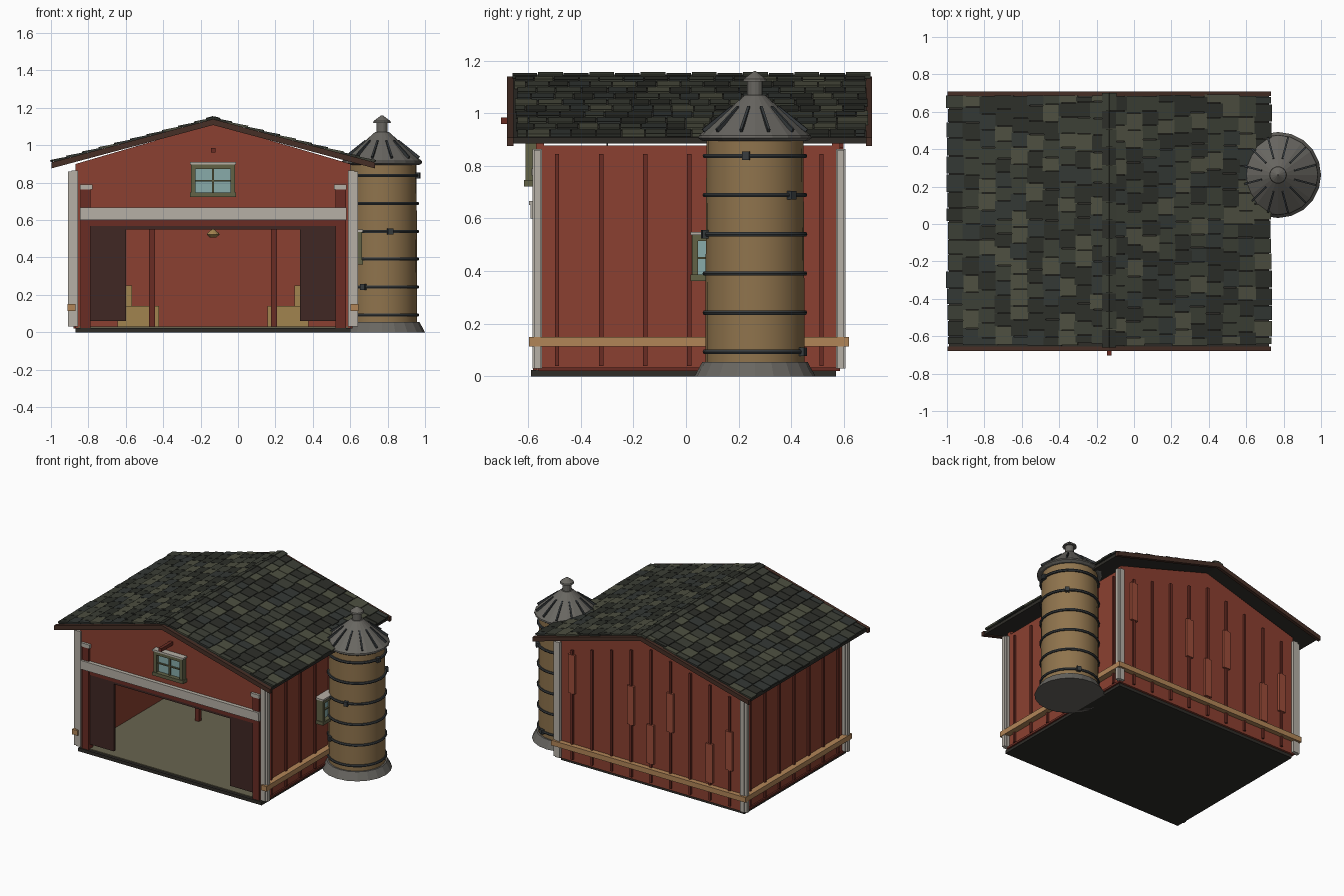
import bpy, bmesh, math, random
from mathutils import Matrix, Vector

if "Cube" in bpy.data.objects:
    bpy.data.objects.remove(bpy.data.objects["Cube"])

random.seed(4)
C = -0.133                      # barn centre line in x
SX, SY = 0.77, 0.262            # silo axis


def mat(name, r, g, b):
    m = bpy.data.materials.new(name)
    m.diffuse_color = [(c / 255) ** 2.2 for c in (r, g, b)] + [1]
    m.use_nodes = True
    m.node_tree.nodes["Principled BSDF"].inputs["Base Color"].default_value = m.diffuse_color
    return m


RED = mat("red_boards", 138, 66, 52)
DRED = mat("dark_red", 105, 48, 40)
PATCH = mat("patch_red", 155, 78, 60)
WHITE = mat("pale_trim", 180, 174, 164)
DOOR = mat("door_brown", 66, 44, 40)
BROWN = mat("roof_brown", 72, 50, 42)
TAN = mat("rail_wood", 176, 132, 88)
OLIVE = mat("floor_olive", 104, 100, 80)
DARK = mat("base_dark", 50, 48, 44)
FRAME = mat("window_frame", 98, 98, 72)
GLASS = mat("glass", 135, 170, 168)
HAY = mat("hay", 160, 130, 80)
SILO = mat("silo_tan", 142, 115, 78)
METAL = mat("grey_metal", 104, 102, 97)
IRON = mat("iron", 58, 62, 64)
SLATE = [mat("slate_%d" % i, *c) for i, c in enumerate(
    [(48, 50, 45), (62, 65, 56), (78, 80, 66), (54, 58, 55)])]


def finish(name, bm, *mats):
    bmesh.ops.recalc_face_normals(bm, faces=bm.faces)
    me = bpy.data.meshes.new(name)
    bm.to_mesh(me)
    bm.free()
    for m in mats:
        me.materials.append(m)
    ob = bpy.data.objects.new(name, me)
    bpy.context.collection.objects.link(ob)
    return ob


def add_box(bm, lo, hi, rot=None, mi=0):
    """Axis-aligned box lo..hi, optionally placed by a matrix."""
    lo, hi = Vector(lo), Vector(hi)
    m = Matrix.Translation((lo + hi) / 2) @ Matrix.Diagonal((*(hi - lo), 1))
    vs = bmesh.ops.create_cube(bm, size=1, matrix=rot @ m if rot else m)["verts"]
    for f in {f for v in vs for f in v.link_faces}:
        f.material_index = mi


def boxes(name, material, *items):
    """Boxes given as (x0, x1, y0, y1, z0, z1), x relative to the barn centre."""
    bm = bmesh.new()
    for x0, x1, y0, y1, z0, z1 in items:
        add_box(bm, (x0 + C, y0, z0), (x1 + C, y1, z1))
    return finish(name, bm, material)


def both(x0, x1, *rest):
    """The same box on the left and on the right."""
    return (x0, x1, *rest), (-x1, -x0, *rest)


def extrude_xz(name, pts, y0, y1, material):
    bm = bmesh.new()
    f = bm.faces.new([bm.verts.new((x + C, y0, z)) for x, z in pts])
    r = bmesh.ops.extrude_face_region(bm, geom=[f])
    bmesh.ops.translate(bm, vec=(0, y1 - y0, 0),
                        verts=[v for v in r["geom"] if isinstance(v, bmesh.types.BMVert)])
    return finish(name, bm, material)


def lathe(name, profile, x, y, n, material, smooth=None):
    """Turn an (r, z) profile about a vertical axis."""
    bm = bmesh.new()
    rings = [[bm.verts.new((x + r * math.cos(t), y + r * math.sin(t), z))
              for t in (2 * math.pi * i / n for i in range(n))] for r, z in profile]
    for a, b in zip(rings, rings[1:]):
        for i in range(n):
            bm.faces.new((a[i], a[(i + 1) % n], b[(i + 1) % n], b[i]))
    bm.faces.new(rings[0])
    bm.faces.new(rings[-1])
    ob = finish(name, bm, material)
    if smooth:
        for p in ob.data.polygons:
            p.use_smooth = len(p.vertices) == 4
        ob.data.set_sharp_from_angle(angle=math.radians(smooth))
    return ob


# Base and floor
boxes("base_slab", DARK, (-.735, .735, -.59, .57, 0, .024))
boxes("floor", OLIVE, (-.72, .72, -.57, .57, .022, .03))

# Walls and gables
boxes("side_walls", RED, *both(.705, .735, -.56, .585, .022, .878))
extrude_xz("back_wall", [(-.735, .022), (.735, .022), (.735, .90), (0, 1.115), (-.735, .90)],
           .555, .585, RED)
extrude_xz("front_gable", [(-.735, .60), (.735, .60), (.735, .90), (0, 1.115), (-.735, .90)],
           -.57, -.54, RED)
boxes("front_jambs", RED, *both(.705, .735, -.57, -.54, .022, .62))

# Front posts, header beam, sliding doors
boxes("front_posts", DRED, *both(.655, .71, -.582, -.535, .024, .77))
boxes("post_caps", WHITE, *both(.645, .712, -.588, -.56, .763, .79))
boxes("header_beam", WHITE, (-.712, .712, -.592, -.545, .60, .652))
boxes("header_cap", WHITE, (-.712, .712, -.597, -.545, .652, .666))
boxes("header_lower", DRED, (-.705, .705, -.575, -.53, .568, .60))
boxes("door_rail", DOOR, (-.69, .69, -.57, -.545, .55, .57))
boxes("sliding_doors", DOOR, *both(.465, .655, -.565, -.545, .06, .565))

# Corner boards and belt rail
boxes("corner_boards", WHITE, *[b for y in (-.565, .588) for b in
      both(.722, .757, y - .018, y + .018, .03, .865) +
      both(.735, .775, y - .012, y + .012, .03, .86)])
boxes("belt_rail", TAN, *both(.735, .778, -.597, .62, .113, .15),
      (-.778, .778, .585, .62, .113, .15))

# Battens and patch boards
boxes("side_battens", DRED, *[b for i in range(7) for b in
      both(.73, .748, -.498 + .1675 * i, -.482 + .1675 * i, .04, .845)])
boxes("side_sill", DRED, *both(.73, .746, -.56, .585, .02, .034))
bx = [-.63 + .1575 * i for i in range(9)]
boxes("back_battens", DRED, *[(x - .008, x + .008, .58, .598, .04, 1.0 - .27 * abs(x)) for x in bx])
boxes("back_patches", PATCH, *[(bx[i] - .027, bx[i] + .027, .58, .602, z, z + .28)
      for i, z in ((8, .52), (5, .42), (4, .18), (3, .45), (1, .17), (0, .3))])


# Windows
def window(name, place, w, h):
    """place maps (across, outward, up) boxes onto the wall."""
    a, b, t = w / 2, h / 2, .024
    parts = {
        "frame": (FRAME, [(-a, -a + t, 0, .045, -b, b), (a - t, a, 0, .045, -b, b),
                          (-a, a, 0, .045, b - t, b), (-a - .006, a + .006, 0, .05, -b, -b + t)]),
        "trim": (WHITE, [(-a - .006, a + .006, 0, .05, b, b + .012)]),
        "glass": (GLASS, [(-a + t, a - t, 0, .02, -b + t, b - t)]),
        "bars": (FRAME, [(-.005, .005, 0, .03, -b + t, b - t),
                         (-a + t, a - t, 0, .03, -.004, .004)])}
    for k, (m, items) in parts.items():
        boxes(name + "_" + k, m, *[place(*i) for i in items])


window("front_window", lambda u0, u1, d0, d1, z0, z1:
       (u0, u1, -.565 - d1, -.565 - d0, z0 + .81, z1 + .81), .235, .175)
window("side_window", lambda u0, u1, d0, d1, z0, z1:
       (.735 + d0, .745 + d1 * 1.15, u0 + .13, u1 + .13, z0 + .45, z1 + .45), .215, .175)

# Interior: posts, hay bales, lamp; hoist beam outside
boxes("inner_posts", DRED, *both(.31, .342, .185, .217, .03, .9))
boxes("hay_bales", HAY, *both(.29, .51, .36, .54, .03, .14), *both(.435, .535, .38, .54, .14, .25))
lathe("lamp_shade", [(.018, .508), (.034, .522), (.03, .53), (.008, .55)], C, -.3, 12, HAY)
boxes("lamp_cord", IRON, (-.003, .003, -.303, -.297, .54, 1.11))
boxes("hoist_beam", DRED, (-.012, .012, -.703, -.55, .96, .984))


# Roof deck and barge boards
def chevron(top, thick, half):
    k = .268
    e = top - k * half
    return [(0, top), (half, e), (half, e - thick), (0, top - thick),
            (-half, e - thick), (-half, e)]


extrude_xz("roof_deck", chevron(1.137, .022, .855), -.66, .69, DARK)
for nm, a, b in (("front", -.68, -.655), ("back", .685, .708)):
    extrude_xz(nm + "_barge_board", chevron(1.14, .032, .865), a, b, BROWN)
slope = math.atan(.268)
L = .855 / math.cos(slope)

# Shingles: ten courses a side, lower ends lifted
bm = bmesh.new()
for side in (1, -1):
    face = Matrix.Translation((C, 0, 1.137)) @ Matrix.Diagonal((side, 1, 1, 1)) \
        @ Matrix.Rotation(slope, 4, "Y")
    for r in range(10):
        s = L * r / 10
        y = -.645 + random.uniform(-.01, .01)
        first = r % 2
        while y < .66:
            w = random.uniform(.07, .1) * (.55 if first else 1)
            first = 0
            y1 = min(y + w, .692)
            if y1 > .655:
                y1 = random.uniform(.68, .695)
            e = s + L / 10 + random.uniform(.002, .014)
            m = face @ Matrix.Translation((s, 0, 0)) @ Matrix.Rotation(-.07, 4, "Y")
            add_box(bm, (-.005, y + .002, -.002), (e - s, y1 - .002, .01),
                    m, random.choice((0, 0, 1, 1, 2, 3)))
            y = y1
finish("roof_shingles", bm, *SLATE)
bm = bmesh.new()
for i in range(14):
    y = -.66 + i * .0975
    for side in (1, -1):
        m = Matrix.Translation((C, 0, 1.141)) @ Matrix.Diagonal((side, 1, 1, 1)) \
            @ Matrix.Rotation(slope, 4, "Y")
        add_box(bm, (-.002, y, 0), (.036, y + .094, .012 + .003 * (i % 2)), m, i % 2)
finish("ridge_caps", bm, *SLATE[:2])

# Silo body, foot, roof and vent
lathe("silo_foot", [(.23, 0), (.222, .015), (.2, .055)], SX, SY, 20, METAL)
lathe("silo_body", [(.188, .05), (.188, .3), (.184, .91)], SX, SY, 24, SILO, 30)
lathe("silo_roof", [(.2, .895), (.215, .905), (.213, .915), (.038, 1.07)], SX, SY, 20, METAL)
lathe("silo_vent", [(.03, 1.06), (.03, 1.12), (.047, 1.12), (.044, 1.13), (.004, 1.16)],
      SX, SY, 14, METAL)

# Silo hoops with clamps, and roof ribs
clamps = bmesh.new()
for i, ang in enumerate((68, -121, 170, -77, 46, -10)):
    z = .093 + .149 * i
    lathe("silo_hoop_%d" % i, [(.18, z - .008), (.195, z - .008), (.199, z), (.195, z + .008),
                               (.18, z + .008)], SX, SY, 24, IRON, 30)
    m = Matrix.Translation((SX, SY, z)) @ Matrix.Rotation(math.radians(ang), 4, "Z")
    add_box(clamps, (.18, -.014, -.016), (.207, .014, .016), m)
finish("hoop_clamps", clamps, IRON)
ribs = bmesh.new()
for i in range(12):
    m = Matrix.Translation((SX, SY, 0)) @ Matrix.Rotation(math.radians(30 * i + 15), 4, "Z") \
        @ Matrix.Translation((.14, 0, .982)) @ Matrix.Rotation(math.atan2(.135, .175), 4, "Y")
    add_box(ribs, (-.065, -.005, -.006), (.08, .005, .008), m)
finish("silo_roof_ribs", ribs, IRON)
